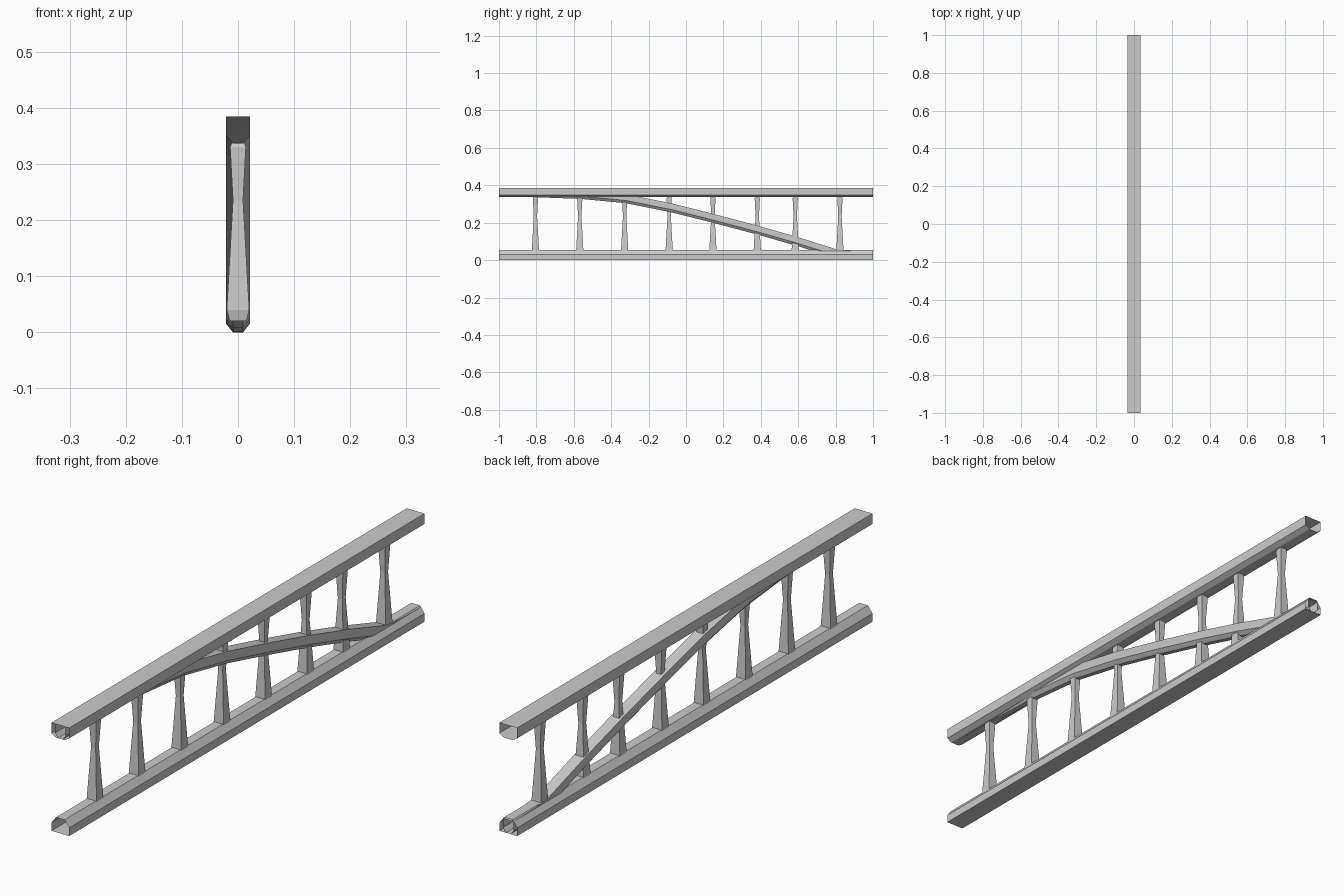
import bpy

if "Cube" in bpy.data.objects:
    bpy.data.objects.remove(bpy.data.objects["Cube"])


def loft(name, rings, cap=False):
    """Skin a list of closed rings; ends stay open unless cap is set."""
    n = len(rings[0])
    verts = [p for ring in rings for p in ring]
    faces = []
    for r in range(len(rings) - 1):
        a, b = r * n, (r + 1) * n
        for i in range(n):
            j = (i + 1) % n
            faces.append((a + i, a + j, b + j, b + i))
    if cap:
        faces.append(tuple(reversed(range(n))))
        faces.append(tuple(range(len(verts) - n, len(verts))))
    mesh = bpy.data.meshes.new(name)
    mesh.from_pydata(verts, [], faces)
    mesh.update()
    obj = bpy.data.objects.new(name, mesh)
    bpy.context.collection.objects.link(obj)
    return obj


def sweep(name, half_profile, path):
    """Sweep a mirrored (x, z) profile along (y, z) stations, vertical sections."""
    profile = half_profile + [(-x, z) for x, z in reversed(half_profile)]
    # order is clockwise seen from the front; reversed so normals face outward
    profile = profile[::-1]
    return loft(name, [[(x, y, z + dz) for x, z in profile] for y, dz in path])


# Straight rails: open-ended tubes with a chamfered inner side
sweep("top_rail", [(0.035, 0.385), (0.035, 0.348), (0.017, 0.337)][::1],
      [(1, 0), (-1, 0)])
sweep("bottom_rail", [(0.017, 0.053), (0.035, 0.029), (0.035, 0.0)],
      [(1, 0), (-1, 0)])

# Curved brace, falling from the top rail to the bottom rail
brace_path = [(-1, 0.337), (-0.8, 0.336), (-0.56, 0.327), (-0.32, 0.304),
              (-0.08, 0.256), (0.15, 0.198), (0.38, 0.137), (0.6, 0.074),
              (0.81, 0.008), (0.89, 0.001), (1, 0.0)]
sweep("curved_brace", [(0.021, 0.048), (0.021, 0.015), (0.009, 0.0)],
      brace_path[::-1])

# Square balusters with a narrow waist
BALUSTER = [(0.02, 0.015), (0.04, 0.020), (0.235, 0.009), (0.33, 0.014), (0.338, 0.011)]
for k, y in enumerate([-0.805, -0.568, -0.328, -0.09, 0.144, 0.381, 0.584, 0.823]):
    rings = [[(-h, y - h, z), (h, y - h, z), (h, y + h, z), (-h, y + h, z)]
             for z, h in BALUSTER]
    loft(f"baluster_{k + 1}", rings, cap=True)
